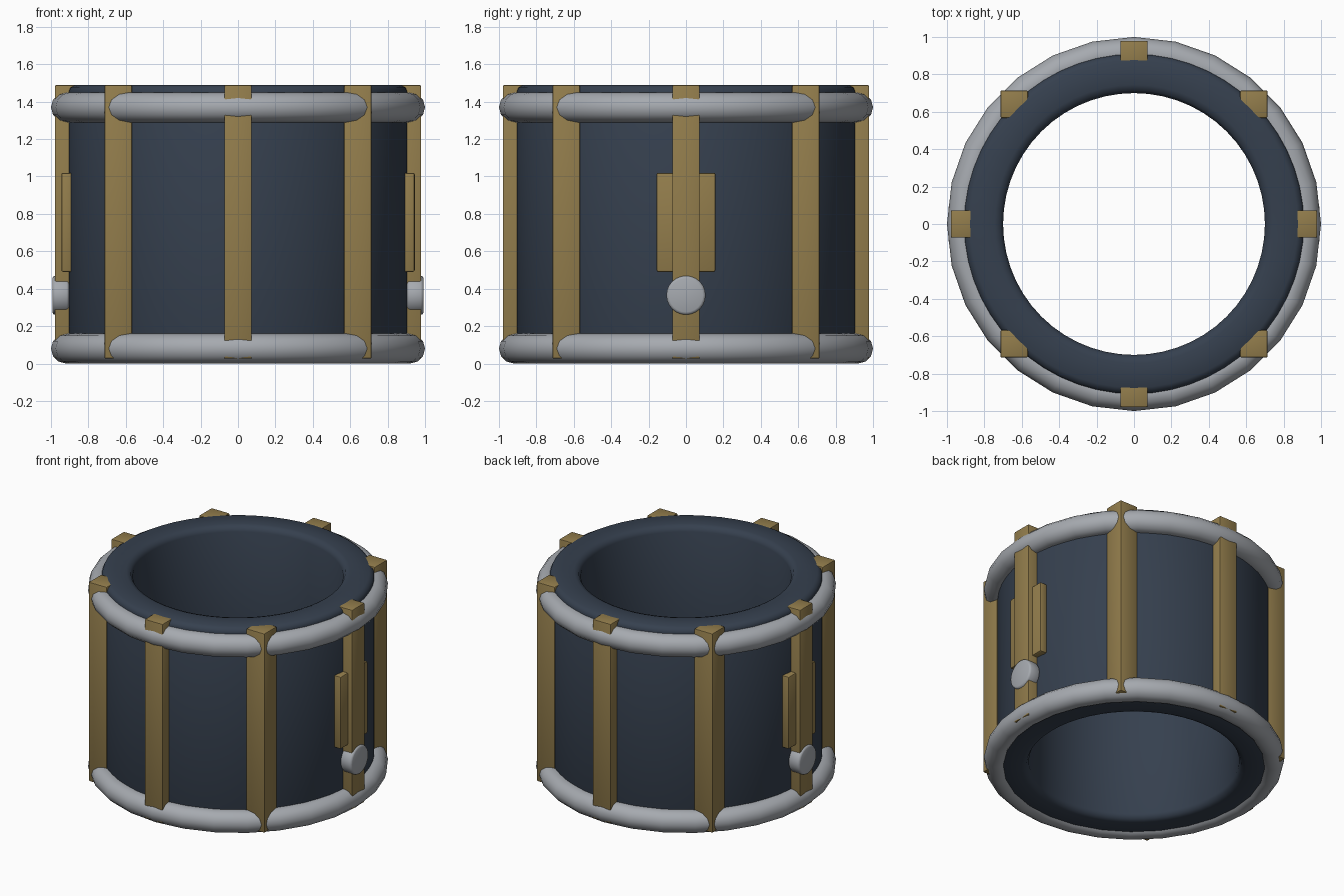
import bpy, bmesh, math
from mathutils import Matrix

if "Cube" in bpy.data.objects:
    bpy.data.objects.remove(bpy.data.objects["Cube"])


def material(name, rgb):
    m = bpy.data.materials.new(name)
    m.diffuse_color = (*rgb, 1)
    m.use_nodes = True
    m.node_tree.nodes["Principled BSDF"].inputs["Base Color"].default_value = m.diffuse_color
    return m


NAVY = material("dark navy", (0.036, 0.051, 0.077))
BRASS = material("dull brass", (0.29, 0.205, 0.072))
STEEL = material("grey steel", (0.38, 0.40, 0.43))


def finish(name, bm, mat, angle=35):
    bmesh.ops.recalc_face_normals(bm, faces=bm.faces)
    me = bpy.data.meshes.new(name)
    bm.to_mesh(me)
    bm.free()
    me.materials.append(mat)
    ob = bpy.data.objects.new(name, me)
    bpy.context.collection.objects.link(ob)
    bpy.ops.object.select_all(action='DESELECT')
    ob.select_set(True)
    bpy.context.view_layer.objects.active = ob
    bpy.ops.object.shade_smooth_by_angle(angle=math.radians(angle))
    return ob


def ring(name, profile, steps, mat, angle):
    # closed (radius, z) profile turned around the z axis
    bm = bmesh.new()
    rows = []
    for i in range(steps):
        a = 2 * math.pi * i / steps
        rows.append([bm.verts.new((r * math.cos(a), r * math.sin(a), z)) for r, z in profile])
    n = len(profile)
    for i in range(steps):
        p, q = rows[i], rows[(i + 1) % steps]
        for j in range(n):
            k = (j + 1) % n
            bm.faces.new((p[j], q[j], q[k], p[k]))
    return finish(name, bm, mat, angle)


def box(name, centre, size, bevel, mat):
    bm = bmesh.new()
    bmesh.ops.create_cube(bm, size=1, matrix=Matrix.Translation(centre) @ Matrix.Diagonal((*size, 1)))
    bmesh.ops.bevel(bm, geom=bm.edges[:], offset=bevel, segments=2, profile=0.5, affect='EDGES')
    return finish(name, bm, mat)


# thick open shell with softened rims
ring("drum_shell", [(0.908, 0.05), (0.908, 1.455), (0.90, 1.475), (0.875, 1.49),
                    (0.745, 1.49), (0.715, 1.48), (0.70, 1.45),
                    (0.70, 0.06), (0.715, 0.03), (0.745, 0.02),
                    (0.875, 0.02), (0.90, 0.03)], 56, NAVY, 60)

# two round hoops
for label, z in (("lower", 0.08), ("upper", 1.37)):
    section = [(0.92 + 0.08 * math.cos(2 * math.pi * k / 12),
                z + 0.08 * math.sin(2 * math.pi * k / 12)) for k in range(12)]
    ring(label + "_hoop", section, 28, STEEL, 60)

# eight square upright bars, all aligned with the axes
for i in range(8):
    a = i * math.pi / 4
    box(f"upright_bar_{i + 1}", (0.906 * math.cos(a), 0.906 * math.sin(a), 0.7575),
        (0.147, 0.147, 1.463), 0.008, BRASS)

# side plates and round knobs
for label, s in (("right", 1), ("left", -1)):
    box(label + "_side_plate", (s * 0.915, 0, 0.755), (0.06, 0.315, 0.53), 0.01, BRASS)
    bm = bmesh.new()
    bmesh.ops.create_cone(bm, cap_ends=True, segments=24, radius1=0.105, radius2=0.105, depth=0.09,
                          matrix=Matrix.Translation((s * 0.947, 0, 0.365)) @ Matrix.Rotation(math.pi / 2, 4, 'Y'))
    rims = [e for e in bm.edges if any(len(f.verts) > 4 for f in e.link_faces)]
    bmesh.ops.bevel(bm, geom=rims, offset=0.015, segments=2, profile=0.5, affect='EDGES')
    finish(label + "_knob", bm, STEEL, 50)
